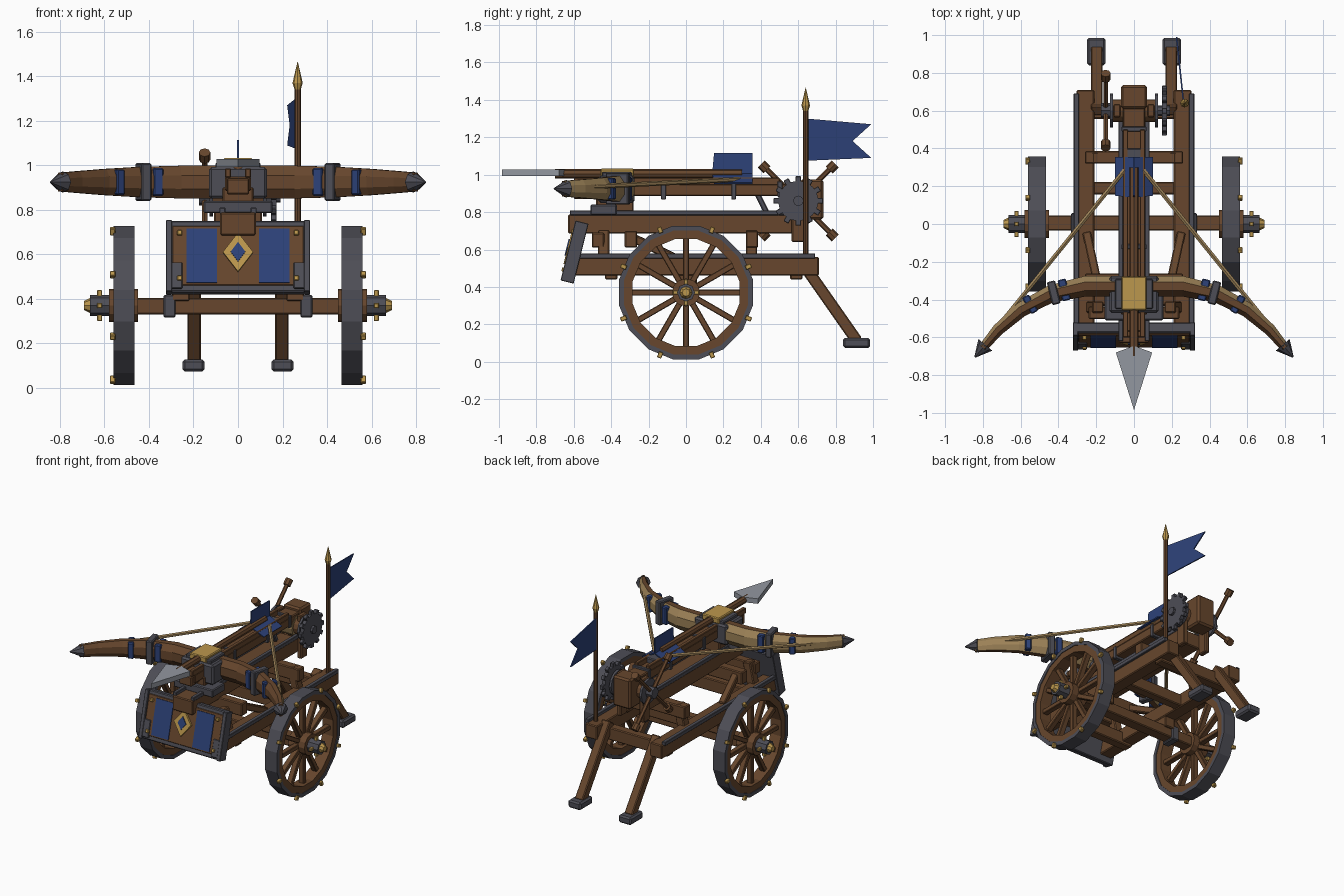
import bpy, bmesh, math
from mathutils import Vector, Matrix

def mat(name, c):
    m = bpy.data.materials.new(name)
    m.diffuse_color = (*c, 1)
    return m
WOOD = mat("oak wood", (0.135, 0.062, 0.026))
DARK = mat("dark wood", (0.095, 0.046, 0.019))
IRON = mat("dark iron", (0.075, 0.075, 0.092))
BLUE = mat("blue cloth", (0.026, 0.054, 0.19))
GOLD = mat("brass", (0.50, 0.31, 0.075))
STEEL = mat("steel", (0.29, 0.31, 0.35))
TAN = mat("rope and horn", (0.33, 0.22, 0.095))

def finish(name, bm, *mats):
    bmesh.ops.recalc_face_normals(bm, faces=bm.faces)
    me = bpy.data.meshes.new(name)
    bm.to_mesh(me)
    bm.free()
    for m in mats:
        me.materials.append(m)
    ob = bpy.data.objects.new(name, me)
    bpy.context.collection.objects.link(ob)
    return ob

def frame(p0, p1):
    """Matrix at the midpoint with local y along p0-p1 and local z as upright as possible."""
    p0, p1 = Vector(p0), Vector(p1)
    d = (p1 - p0).normalized()
    up = Vector((0, 0, 1)) if abs(d.z) < 0.99 else Vector((0, 1, 0))
    x = d.cross(up).normalized()
    z = x.cross(d)
    m = Matrix((x, d, z)).transposed().to_4x4()
    m.translation = (p0 + p1) / 2
    return m, (p1 - p0).length

def beam(name, m, p0, p1, w, h, bevel=0.006):
    M, L = frame(p0, p1)
    bm = bmesh.new()
    bmesh.ops.create_cube(bm, size=1)
    bmesh.ops.scale(bm, vec=(w, L, h), verts=bm.verts)
    if bevel:
        bmesh.ops.bevel(bm, geom=bm.edges[:], offset=min(bevel, w / 5, h / 5, L / 5), segments=1, affect='EDGES')
    bm.transform(M)
    return finish(name, bm, m)

def box(name, m, x0, x1, y0, y1, z0, z1, bevel=0.006):
    x, z = (x0 + x1) / 2, (z0 + z1) / 2
    return beam(name, m, (x, y0, z), (x, y1, z), x1 - x0, z1 - z0, bevel)

def cyl(name, m, p0, p1, r, n=8, r2=None):
    M, L = frame(p0, p1)
    bm = bmesh.new()
    bmesh.ops.create_cone(bm, cap_ends=True, segments=n, radius1=r, radius2=r if r2 is None else r2, depth=L)
    bm.transform(M @ Matrix.Rotation(-math.pi / 2, 4, 'X'))
    return finish(name, bm, m)

def ring(name, m, x0, x1, cy, cz, ro, ri, n):
    bm = bmesh.new()
    loops = []
    for k in range(n):
        a = 2 * math.pi * (k + 0.5) / n
        loops.append([bm.verts.new((x, cy + r * math.sin(a), cz + r * math.cos(a)))
                      for x, r in ((x0, ro), (x1, ro), (x1, ri), (x0, ri))])
    for k in range(n):
        a, b = loops[k], loops[(k + 1) % n]
        for j in range(4):
            bm.faces.new((a[j], a[(j + 1) % 4], b[(j + 1) % 4], b[j]))
    return finish(name, bm, m)

def plate(name, m, pts, thick):
    """Flat outline given thickness along its normal."""
    bm = bmesh.new()
    f = bm.faces.new([bm.verts.new(p) for p in pts])
    f.normal_update()
    n = f.normal.copy()
    g = bmesh.ops.extrude_face_region(bm, geom=[f])["geom"]
    bmesh.ops.translate(bm, vec=n * thick, verts=[v for v in g if isinstance(v, bmesh.types.BMVert)])
    bmesh.ops.translate(bm, vec=-n * thick / 2, verts=bm.verts)
    return finish(name, bm, m)

def polar(x, cy, cz, r, a):
    return Vector((x, cy + r * math.sin(a), cz + r * math.cos(a)))

# axle
box("axle", WOOD, -0.46, 0.46, -0.035, 0.045, 0.33, 0.405)
WZ = 0.37
limb_path = [(0.06, -0.33, 0.055, 0.075), (0.26, -0.33, 0.055, 0.075), (0.44, -0.37, 0.047, 0.07),
             (0.60, -0.455, 0.04, 0.06), (0.72, -0.56, 0.032, 0.05), (0.80, -0.655, 0.024, 0.043)]
BZ = 0.925
for s, side in ((-1, "left"), (1, "right")):
    # wheels
    ring(side + "_wheel_tyre", IRON, s * 0.465, s * 0.56, 0, WZ, 0.364, 0.338, 16)
    ring(side + "_wheel_rim", WOOD, s * 0.47, s * 0.555, 0, WZ, 0.34, 0.292, 16)
    for k in range(12):
        a = k * math.pi / 6
        beam(side + "_spoke", WOOD, polar(s * 0.513, 0, WZ, 0.05, a), polar(s * 0.513, 0, WZ, 0.30, a), 0.04, 0.032, 0.004)
    for k in range(8):
        a = math.pi / 8 + k * math.pi / 4
        beam(side + "_tyre_stud", GOLD, polar(s * 0.563, 0, WZ, 0.345, a), polar(s * 0.563, 0, WZ, 0.378, a), 0.024, 0.024, 0.003)
    cyl(side + "_hub", WOOD, (s * 0.45, 0, WZ), (s * 0.58, 0, WZ), 0.075, 12)
    cyl(side + "_hub_sleeve", IRON, (s * 0.57, 0, WZ), (s * 0.665, 0, WZ), 0.048, 8)
    cyl(side + "_hub_cap", GOLD, (s * 0.66, 0, WZ), (s * 0.692, 0, WZ), 0.036, 8, 0.02)
    for k in range(4):
        a = k * math.pi / 2
        beam(side + "_hub_stud", GOLD, polar(s * 0.622, 0, WZ, 0.04, a), polar(s * 0.622, 0, WZ, 0.07, a), 0.022, 0.022, 0.003)
    box(side + "_axle_band", IRON, s * 0.307 - 0.027, s * 0.307 + 0.027, -0.048, 0.058, 0.316, 0.418)
    # lower frame rails, posts and rear legs
    box(side + "_rail", WOOD, s * 0.257 - 0.047, s * 0.257 + 0.047, -0.60, 0.71, 0.46, 0.56)
    box(side + "_rail_strip", IRON, s * 0.305 - 0.014, s * 0.305 + 0.014, -0.60, 0.69, 0.552, 0.58, 0.003)
    box(side + "_axle_block", WOOD, s * 0.257 - 0.04, s * 0.257 + 0.04, -0.05, 0.06, 0.39, 0.47)
    for y in (-0.44, 0.35):
        beam(side + "_post", WOOD, (s * 0.225, y, 0.54), (s * 0.19, y, 0.70), 0.06, 0.06)
    beam(side + "_brace", WOOD, (s * 0.25, -0.05, 0.55), (s * 0.20, -0.28, 0.66), 0.045, 0.045)
    beam(side + "_rear_leg", WOOD, (s * 0.197, 0.60, 0.56), (s * 0.197, 0.915, 0.11), 0.062, 0.062)
    box(side + "_foot", IRON, s * 0.2 - 0.05, s * 0.2 + 0.05, 0.84, 0.985, 0.073, 0.128, 0.012)
    box(side + "_bed_strip", IRON, s * 0.07 - 0.013, s * 0.07 + 0.013, -0.62, 0.57, 0.783, 0.81, 0.003)
    box(side + "_stock_rail", WOOD, s * 0.045 - 0.014, s * 0.045 + 0.014, -0.60, 0.50, 0.945, 0.985, 0.004)
    # bow limb with a horn back face
    bm = bmesh.new()
    P = [Vector((s * p[0], p[1], BZ)) for p in limb_path]
    T = [(P[min(i + 1, 5)] - P[max(i - 1, 0)]).normalized() for i in range(6)]
    secs = []
    for p, t, q in zip(P, T, limb_path):
        n = Vector((-t.y, t.x, 0)) * s
        secs.append([bm.verts.new(p + n * q[2] * 1.06 * math.cos(a) + Vector((0, 0, q[3] * 1.06 * math.sin(a))))
                     for a in [math.pi / 8 + j * math.pi / 4 for j in range(8)]])
    for a, b in zip(secs, secs[1:]):
        for j in range(8):
            f = bm.faces.new((a[j], a[(j + 1) % 8], b[(j + 1) % 8], b[j]))
            f.material_index = 1 if j in (6, 7, 0) else 0
    bm.faces.new(secs[0])
    bm.faces.new(secs[-1])
    finish(side + "_bow_limb", bm, WOOD, TAN)
    cyl(side + "_bow_tip", IRON, P[5] - T[5] * 0.02, P[5] + T[5] * 0.065, 0.048, 8, 0.004)
    for x, y, m, w, d, h in ((0.425, -0.364, IRON, 0.045, 0.125, 0.17), (0.37, -0.349, BLUE, 0.045, 0.115, 0.125),
                             (0.55, -0.425, BLUE, 0.04, 0.10, 0.115)):
        p = Vector((s * x, y, BZ))
        t = Vector((s, -0.25 if x < 0.5 else -0.6, 0)).normalized()
        beam(side + "_limb_wrap", m, p - t * w / 2, p + t * w / 2, d, h)
    cyl(side + "_bowstring", TAN, (s * 0.795, -0.635, 0.93), (s * 0.05, 0.285, 0.975), 0.013, 6)
    # winch sides
    box(side + "_winch_cheek", WOOD, s * 0.09 - 0.018, s * 0.09 + 0.018, 0.565, 0.635, 0.64, 0.95)
    cyl(side + "_drum_flange", IRON, (s * 0.112, 0.60, 0.86), (s * 0.128, 0.60, 0.86), 0.09, 12)

# cross members
for y, z0, z1, w in ((-0.295, 0.61, 0.70, 0.26), (0.353, 0.61, 0.70, 0.26), (0.19, 0.465, 0.55, 0.23),
                     (-0.47, 0.61, 0.69, 0.24), (-0.40, 0.44, 0.53, 0.29), (0.59, 0.44, 0.53, 0.29)):
    box("cross_beam", WOOD, -w, w, y - 0.033, y + 0.033, z0, z1)
# upper bed beam and turret
box("bed_beam", WOOD, -0.08, 0.08, -0.63, 0.57, 0.685, 0.788)
box("turret_base", IRON, -0.155, 0.155, -0.51, -0.37, 0.785, 0.84)
box("turret_neck", WOOD, -0.07, 0.07, -0.48, -0.28, 0.78, 0.90)
# stock and bow block
box("stock", WOOD, -0.058, 0.058, -0.57, 0.62, 0.885, 0.95)
box("stock_nose", WOOD, -0.05, 0.05, -0.60, -0.50, 0.87, 0.94)
box("bow_block", IRON, -0.13, 0.13, -0.47, -0.275, 0.85, 0.993, 0.012)
box("bow_block_top", IRON, -0.10, 0.10, -0.45, -0.29, 0.985, 1.015)
box("bow_block_cap", GOLD, -0.067, 0.067, -0.457, -0.277, 0.99, 1.032)
for y in (-0.12, 0.255):
    box("stock_collar", IRON, -0.066, 0.066, y - 0.013, y + 0.013, 0.868, 0.957, 0.003)
box("stock_collar", IRON, -0.066, 0.066, 0.49, 0.515, 0.88, 0.965, 0.003)
box("trigger_plate", IRON, -0.045, 0.045, 0.30, 0.40, 0.94, 0.985)
beam("trigger_lever", IRON, (0, 0.38, 0.90), (0, 0.43, 0.80), 0.03, 0.03)
# winch
box("winch_block", WOOD, -0.07, 0.07, 0.61, 0.735, 0.76, 0.975, 0.012)
cyl("winch_axle", IRON, (-0.17, 0.60, 0.86), (0.19, 0.60, 0.86), 0.028, 8)
cyl("winch_drum", WOOD, (-0.12, 0.60, 0.86), (0.12, 0.60, 0.86), 0.06, 12)
cyl("winch_rope", TAN, (-0.06, 0.60, 0.86), (0.06, 0.60, 0.86), 0.075, 12)
cyl("winch_gear", IRON, (0.148, 0.60, 0.86), (0.174, 0.60, 0.86), 0.108, 16)
for k in range(12):
    a = k * math.pi / 6
    beam("gear_tooth", IRON, polar(0.161, 0.60, 0.86, 0.095, a), polar(0.161, 0.60, 0.86, 0.132, a), 0.026, 0.03, 0.003)
for k in range(4):
    a = math.pi / 4 + k * math.pi / 2
    cyl("winch_handle", WOOD, polar(-0.15, 0.60, 0.86, 0, a), polar(-0.15, 0.60, 0.86, 0.25, a), 0.014, 6)
    cyl("winch_knob", WOOD, polar(-0.15, 0.60, 0.86, 0.235, a), polar(-0.15, 0.60, 0.86, 0.28, a), 0.026, 8)
cyl("winch_hub", IRON, (-0.175, 0.60, 0.86), (-0.125, 0.60, 0.86), 0.04, 8)
# bolt with head and three fins
cyl("bolt_shaft", WOOD, (0, -0.70, 1.005), (0, 0.30, 1.005), 0.025, 8)
plate("bolt_head", STEEL, [(0, -0.985, 1.01), (0.096, -0.68, 1.01), (0, -0.645, 1.01), (-0.096, -0.68, 1.01)], 0.036)
for dx, dz in ((0, 0.11), (0.1, -0.05), (-0.1, -0.05)):
    plate("bolt_fin", BLUE, [(0, 0.14, 1.005), (dx, 0.15, 1.005 + dz), (dx, 0.355, 1.005 + dz), (0, 0.355, 1.005)], 0.008)

# tilted front shield, built upright then rotated
shield = [box("shield_frame", IRON, -0.32, 0.32, -0.025, 0.03, -0.165, 0.165),
          box("shield_panel", WOOD, -0.295, 0.295, -0.032, 0.02, -0.135, 0.14, 0.003)]
for s in (-1, 1):
    shield.append(box("shield_stripe", BLUE, s * 0.163 - 0.068, s * 0.163 + 0.068, -0.038, -0.02, -0.125, 0.125, 0))
    for t in (-1, 1):
        shield.append(box("shield_stud", GOLD, s * 0.262 - 0.011, s * 0.262 + 0.011, -0.05, -0.02, t * 0.105 - 0.011, t * 0.105 + 0.011, 0.003))
    shield.append(box("shield_corner", IRON, s * 0.28 - 0.03, s * 0.28 + 0.03, -0.039, 0, -0.15, -0.03, 0.003))
    shield.append(box("shield_edge", IRON, s * 0.31 - 0.014, s * 0.31 + 0.014, -0.042, 0.03, -0.165, 0.165, 0.003))
for name, m, w, h, y in (("emblem_diamond", GOLD, 0.068, 0.09, -0.04), ("emblem_centre", BLUE, 0.033, 0.045, -0.046)):
    shield.append(plate(name, m, [(-w, y, 0.015), (0, y, 0.015 - h), (w, y, 0.015), (0, y, 0.015 + h)], 0.016))
tilt = Matrix.Translation((0, -0.59, 0.585)) @ Matrix.Rotation(math.radians(-14), 4, 'X')
for ob in shield:
    ob.data.transform(tilt)

# banner
cyl("flag_pole", WOOD, (0.268, 0.64, 0.50), (0.268, 0.64, 1.36), 0.014, 8)
cyl("pole_tip_base", GOLD, (0.268, 0.64, 1.335), (0.268, 0.64, 1.37), 0.012, 8, 0.023)
cyl("pole_tip", GOLD, (0.268, 0.64, 1.37), (0.268, 0.64, 1.465), 0.023, 8, 0.001)
plate("flag", BLUE, [(0.262, 0.645, 1.30), (0.262, 0.645, 1.075), (0.225, 0.99, 1.09), (0.236, 0.89, 1.18), (0.225, 0.99, 1.27)], 0.008)
